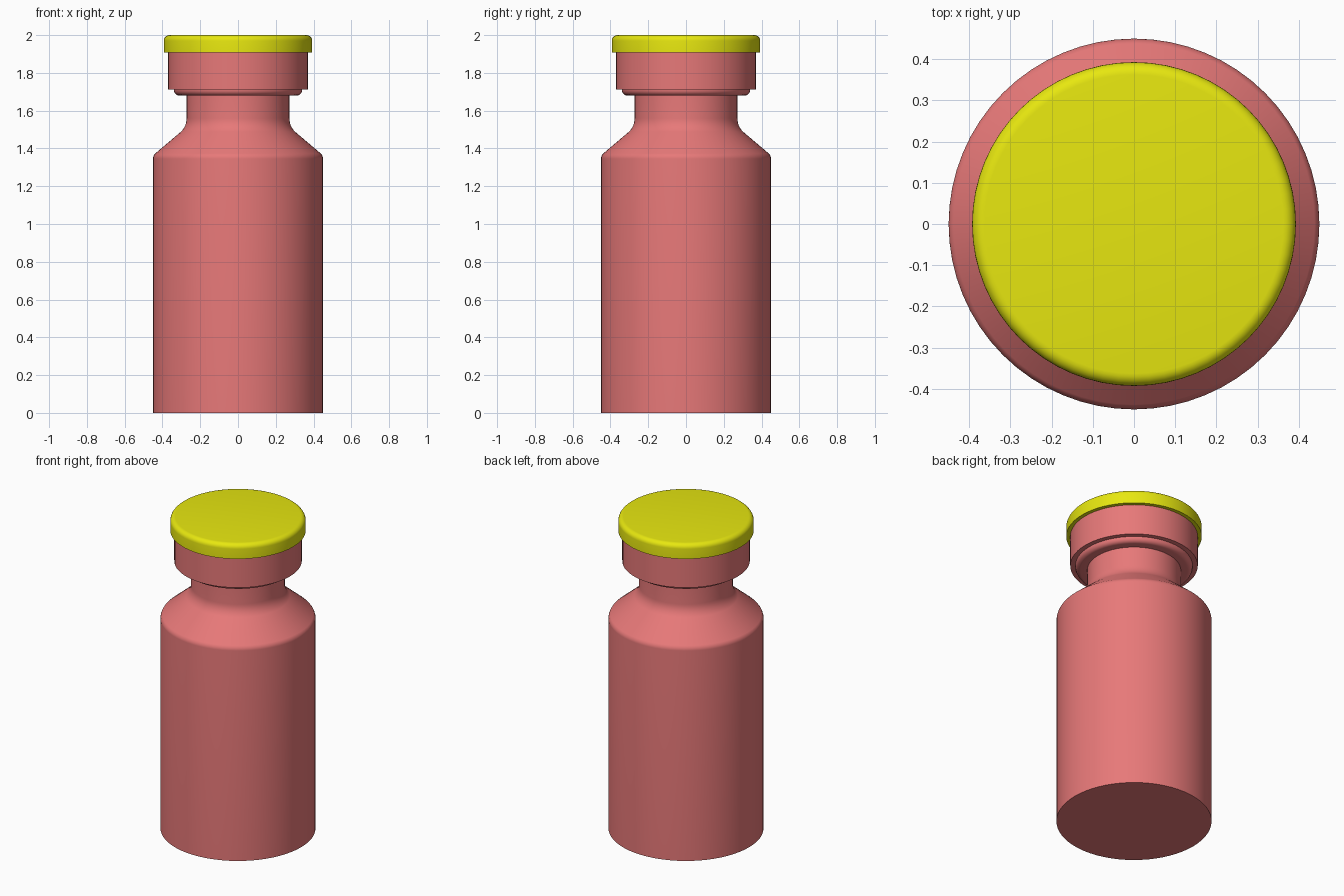
import bpy, math

if "Cube" in bpy.data.objects:
    bpy.data.objects.remove(bpy.data.objects["Cube"])

SEGMENTS = 64


def material(name, color):
    m = bpy.data.materials.new(name)
    m.diffuse_color = color
    m.use_nodes = True
    m.node_tree.nodes["Principled BSDF"].inputs["Base Color"].default_value = m.diffuse_color
    return m


def arc(cx, cz, r, a0, a1, n=6):
    """Points of a fillet arc in the (radius, height) plane, angles in degrees."""
    return [(cx + r * math.cos(math.radians(a0 + (a1 - a0) * i / n)),
             cz + r * math.sin(math.radians(a0 + (a1 - a0) * i / n)))
            for i in range(n + 1)]


def lathe(name, profile, mat):
    """Revolve a bottom-to-top profile about z, closing both ends with flat caps."""
    verts, faces = [], []
    for r, z in profile:
        for s in range(SEGMENTS):
            a = 2 * math.pi * s / SEGMENTS
            verts.append((r * math.cos(a), r * math.sin(a), z))
    for k in range(len(profile) - 1):
        for s in range(SEGMENTS):
            t = (s + 1) % SEGMENTS
            a, b = k * SEGMENTS, (k + 1) * SEGMENTS
            faces.append((a + s, a + t, b + t, b + s))
    top = (len(profile) - 1) * SEGMENTS
    faces.append(tuple(reversed(range(SEGMENTS))))
    faces.append(tuple(range(top, top + SEGMENTS)))
    me = bpy.data.meshes.new(name)
    me.from_pydata(verts, [], faces)
    me.materials.append(mat)
    ob = bpy.data.objects.new(name, me)
    bpy.context.collection.objects.link(ob)
    bpy.ops.object.select_all(action='DESELECT')
    ob.select_set(True)
    bpy.context.view_layer.objects.active = ob
    bpy.ops.object.shade_smooth_by_angle(angle=math.radians(30))
    return ob


pink = material("pink", (0.8, 0.19, 0.19, 1))
yellow = material("yellow", (0.8, 0.8, 0.005, 1))

# Bottle: straight body, sloped shoulder with soft edges, neck, rounded lip
bottle = [(0.45, 0.0)]
bottle += arc(0.41, 1.345, 0.04, 0, 45)
bottle += arc(0.372, 1.56, 0.10, 225, 180)
bottle += [(0.272, 1.68)]
bottle += arc(0.31, 1.71, 0.03, -90, 0)
bottle += [(0.34, 1.80)]
lathe("bottle", bottle, pink)

# Crimp collar around the lip
lathe("collar", [(0.33, 1.712), (0.37, 1.712), (0.37, 1.92)], pink)

# Flip-off cap with rounded top edge
lathe("cap", [(0.393, 1.907)] + arc(0.363, 1.97, 0.03, 0, 90), yellow)
